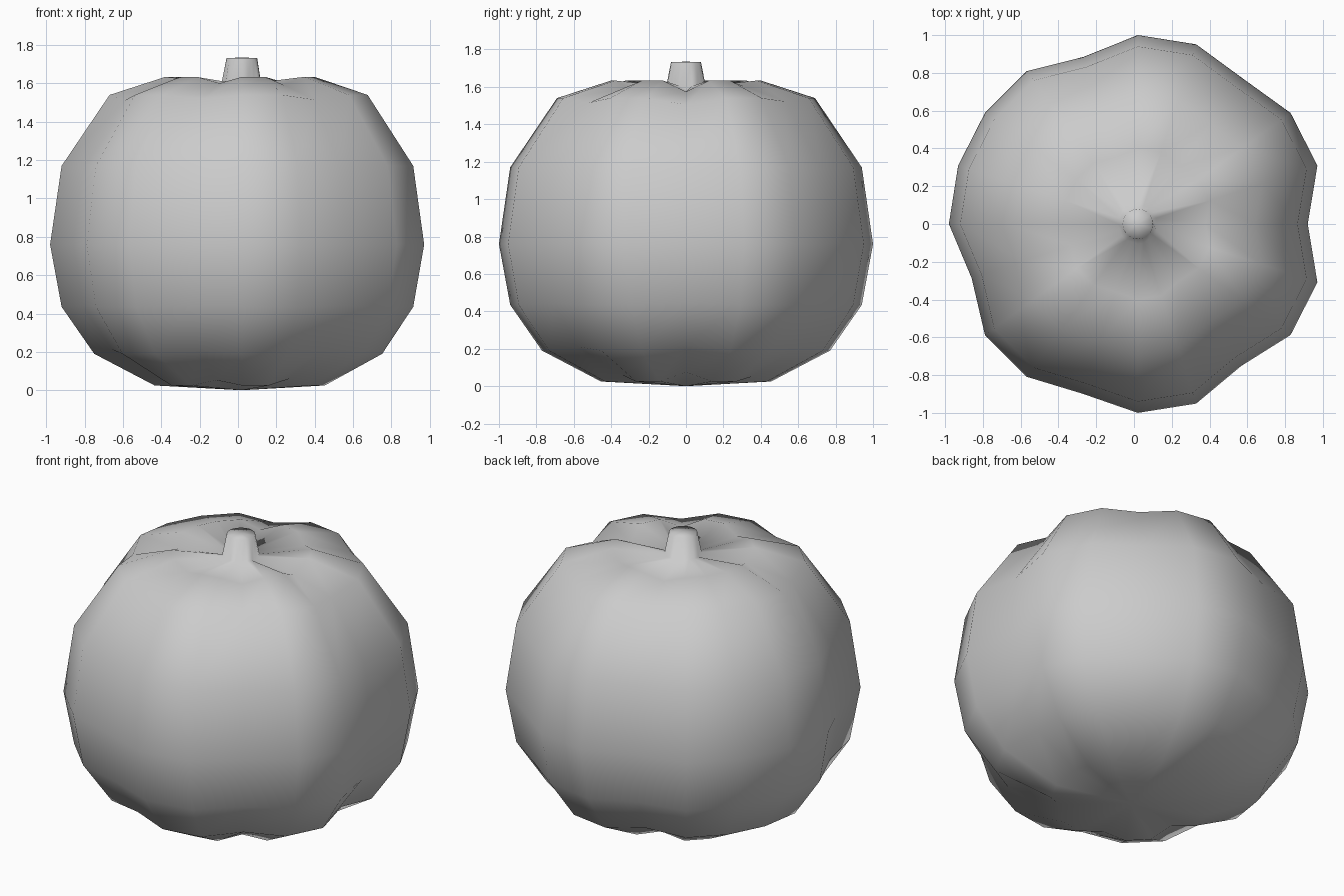
import bpy, bmesh
from math import sin, cos, radians

if "Cube" in bpy.data.objects:
    bpy.data.objects.remove(bpy.data.objects["Cube"])

SIDES = 20
CX = 0.02
# groove angle in degrees -> depth as a share of the radius
GROOVES = {0: 0.10, 54: 0.05, 108: 0.07, 198: 0.075, 252: 0.055, 306: 0.07}

# radius, height, groove strength, vertical groove pull
PROFILE = [
    (0.455, 0.025, 1.0, 0.5),
    (0.77, 0.19, 1.0, 0.3),
    (0.94, 0.435, 1.0, 0.1),
    (1.00, 0.76, 1.0, 0.0),
    (0.94, 1.17, 1.0, -0.1),
    (0.69, 1.54, 1.0, -0.35),
    (0.40, 1.634, 1.0, -0.6),
    (0.105, 1.605, 0.8, -0.25),
    (0.08, 1.733, 0.0, 0.0),   # stem rim
]


def ring(bm, r, z, strength, pull):
    verts = []
    for i in range(SIDES):
        deg = 360 * i // SIDES
        d = GROOVES.get(deg, 0) * strength
        a = radians(deg)
        rr = r * (1 - d)
        verts.append(bm.verts.new((CX + rr * cos(a), rr * sin(a), z + pull * d)))
    return verts


# Ribbed body and stem as one continuous lathed skin
bm = bmesh.new()
rings = [ring(bm, *p) for p in PROFILE]
for low, high in zip(rings, rings[1:]):
    for i in range(SIDES):
        j = (i + 1) % SIDES
        bm.faces.new((low[i], low[j], high[j], high[i]))

# Base and stem-top fans
base = bm.verts.new((CX, 0, 0))
tip = bm.verts.new((CX, 0, 1.735))
for i in range(SIDES):
    j = (i + 1) % SIDES
    bm.faces.new((base, rings[0][j], rings[0][i]))
    bm.faces.new((tip, rings[-1][i], rings[-1][j]))

bmesh.ops.recalc_face_normals(bm, faces=bm.faces)
for f in bm.faces:
    f.smooth = True
mesh = bpy.data.meshes.new("pumpkin")
bm.to_mesh(mesh)
bm.free()
bpy.context.collection.objects.link(bpy.data.objects.new("pumpkin", mesh))
